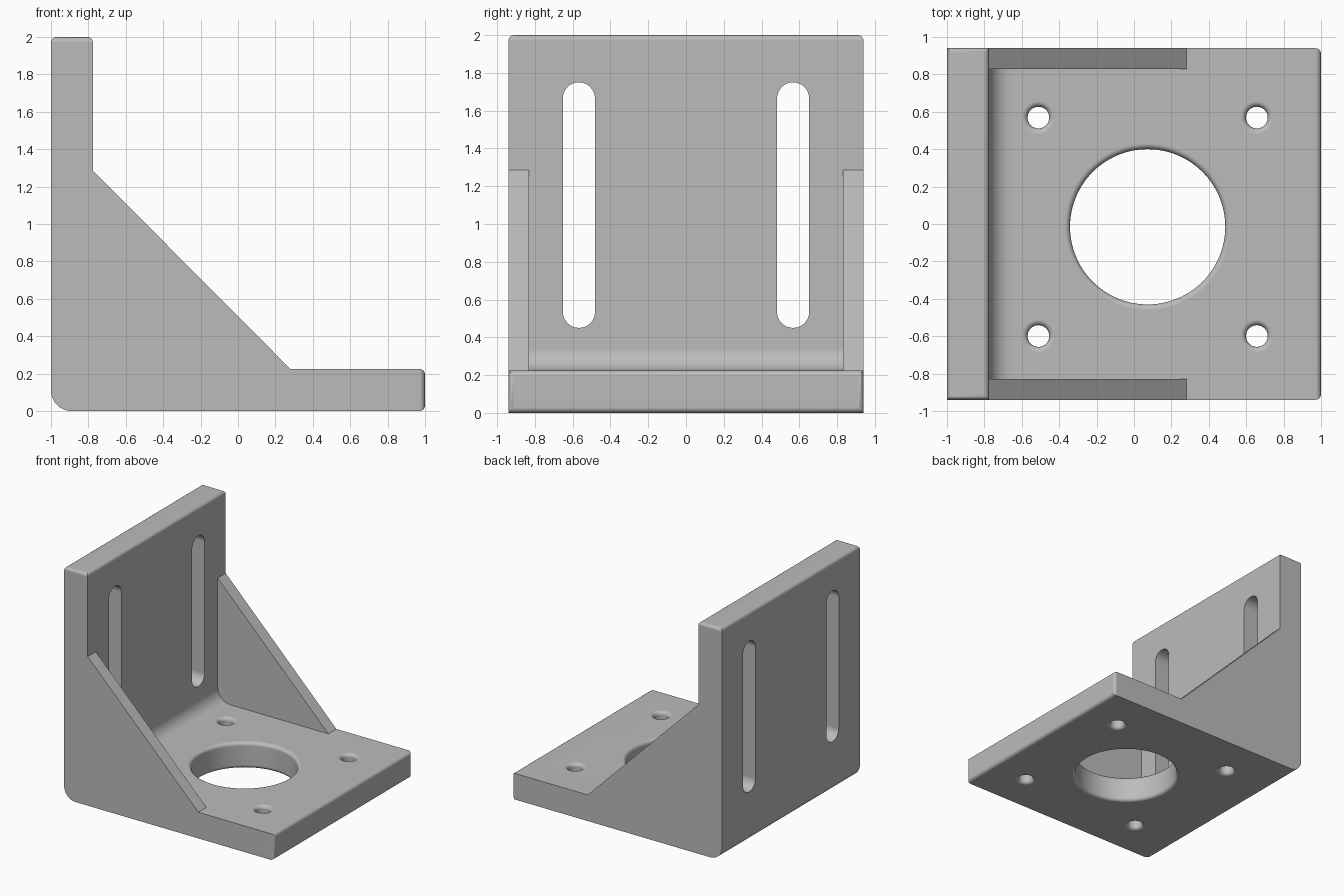
import bpy, bmesh
from math import cos, sin, pi, radians

cube = bpy.data.objects.get("Cube")
if cube:
    bpy.data.objects.remove(cube, do_unlink=True)

HALF_Y, THICK, ROUND = 0.94, 0.225, 0.03
WALL_X = -1 + THICK                      # inner face of the upright wall

grey = bpy.data.materials.new("plain grey")
grey.use_nodes = True
grey.diffuse_color = (0.5, 0.5, 0.5, 1)
grey.node_tree.nodes["Principled BSDF"].inputs["Base Color"].default_value = (0.5, 0.5, 0.5, 1)


def add_object(name, bm):
    bmesh.ops.recalc_face_normals(bm, faces=bm.faces)
    mesh = bpy.data.meshes.new(name)
    bm.to_mesh(mesh)
    bm.free()
    obj = bpy.data.objects.new(name, mesh)
    mesh.materials.append(grey)
    bpy.context.collection.objects.link(obj)
    return obj


def prism(points, offset):
    """Extrude a closed loop of 3D points along an offset."""
    bm = bmesh.new()
    face = bm.faces.new([bm.verts.new(p) for p in points])
    new = bmesh.ops.extrude_face_region(bm, geom=[face])["geom"]
    bmesh.ops.translate(bm, vec=offset, verts=[v for v in new if isinstance(v, bmesh.types.BMVert)])
    return bm


def bevel(bm, rule, width, segments):
    edges = [e for e in bm.edges if rule(e.verts[0].co, e.verts[1].co)]
    bmesh.ops.bevel(bm, geom=edges, offset=width, segments=segments, profile=0.5, affect='EDGES')


def both(axis, value):
    return lambda a, b: abs(a[axis] - value) < 1e-4 and abs(b[axis] - value) < 1e-4


def at_corner(x, z):
    return lambda a, b: both(0, x)(a, b) and both(2, z)(a, b)


# L-shaped plate: base and upright wall
outline = [(-1, 0), (1, 0), (1, THICK), (WALL_X, THICK), (WALL_X, 2), (-1, 2)]
bm = prism([(x, -HALF_Y, z) for x, z in outline], (0, 2 * HALF_Y, 0))
bevel(bm, at_corner(-1, 0), 0.11, 8)
bevel(bm, at_corner(WALL_X, THICK), 0.12, 8)
bevel(bm, lambda a, b: both(0, 1)(a, b) or both(2, 2)(a, b), ROUND, 4)
bracket = add_object("bracket_plate", bm)


def hole_cutter(name, x, y, radius, segments):
    """Turned cutter that flares to round both rims of a hole in the base."""
    arc = [i * pi / 8 for i in range(5)]
    top = [(radius + ROUND * (1 - cos(t)), THICK - ROUND * (1 - sin(t))) for t in arc]
    top.append((radius + ROUND, THICK + 0.1))
    profile = [(r, THICK - z) for r, z in reversed(top)] + top
    bm = bmesh.new()
    rings = []
    for r, z in profile:
        angles = [2 * pi * k / segments for k in range(segments)]
        rings.append([bm.verts.new((x + r * cos(a), y + r * sin(a), z)) for a in angles])
    for low, high in zip(rings, rings[1:]):
        for k in range(segments):
            n = (k + 1) % segments
            bm.faces.new((low[k], low[n], high[n], high[k]))
    bm.faces.new(rings[0])
    bm.faces.new(rings[-1])
    return add_object(name, bm)


def slot_cutter(name, y, radius=0.085, low=0.45, high=1.75):
    """Long round-ended slot through the wall."""
    loop = []
    for start, centre in ((0, high - radius), (pi, low + radius)):
        for k in range(17):
            a = start + pi * k / 16
            loop.append((-1.2, y + radius * cos(a), centre + radius * sin(a)))
    return add_object(name, prism(loop, (0.6, 0, 0)))


# Motor opening, four bolt holes and two slots
HX, HY, SPACING = 0.073, -0.015, 0.584
cutters = [hole_cutter("centre_hole_cutter", HX, HY, 0.415, 96)]
for sx in (-1, 1):
    for sy in (-1, 1):
        cutters.append(hole_cutter("bolt_hole_cutter", HX + sx * SPACING, HY + sy * SPACING, 0.058, 32))
for side in (-1, 1):
    cutters.append(slot_cutter("slot_cutter", side * 0.567))

bpy.context.view_layer.objects.active = bracket
for cutter in cutters:
    cutter.hide_render = True
    mod = bracket.modifiers.new("cut", 'BOOLEAN')
    mod.operation, mod.solver, mod.object = 'DIFFERENCE', 'EXACT', cutter
    bpy.ops.object.modifier_apply(modifier=mod.name)
    bpy.data.objects.remove(cutter, do_unlink=True)

# Triangular side gussets
for name, y in (("back_gusset", HALF_Y - 0.11), ("front_gusset", -HALF_Y)):
    triangle = [(WALL_X, y, THICK), (0.28, y, THICK), (WALL_X, y, 1.285)]
    add_object(name, prism(triangle, (0, 0.11, 0)))

# Smooth rounded edges while the flat faces stay flat
bpy.ops.object.select_all(action='DESELECT')
bracket.select_set(True)
bpy.context.view_layer.objects.active = bracket
bpy.ops.object.shade_smooth_by_angle(angle=radians(35))
weighted = bracket.modifiers.new("even_normals", 'WEIGHTED_NORMAL')
weighted.keep_sharp = True
